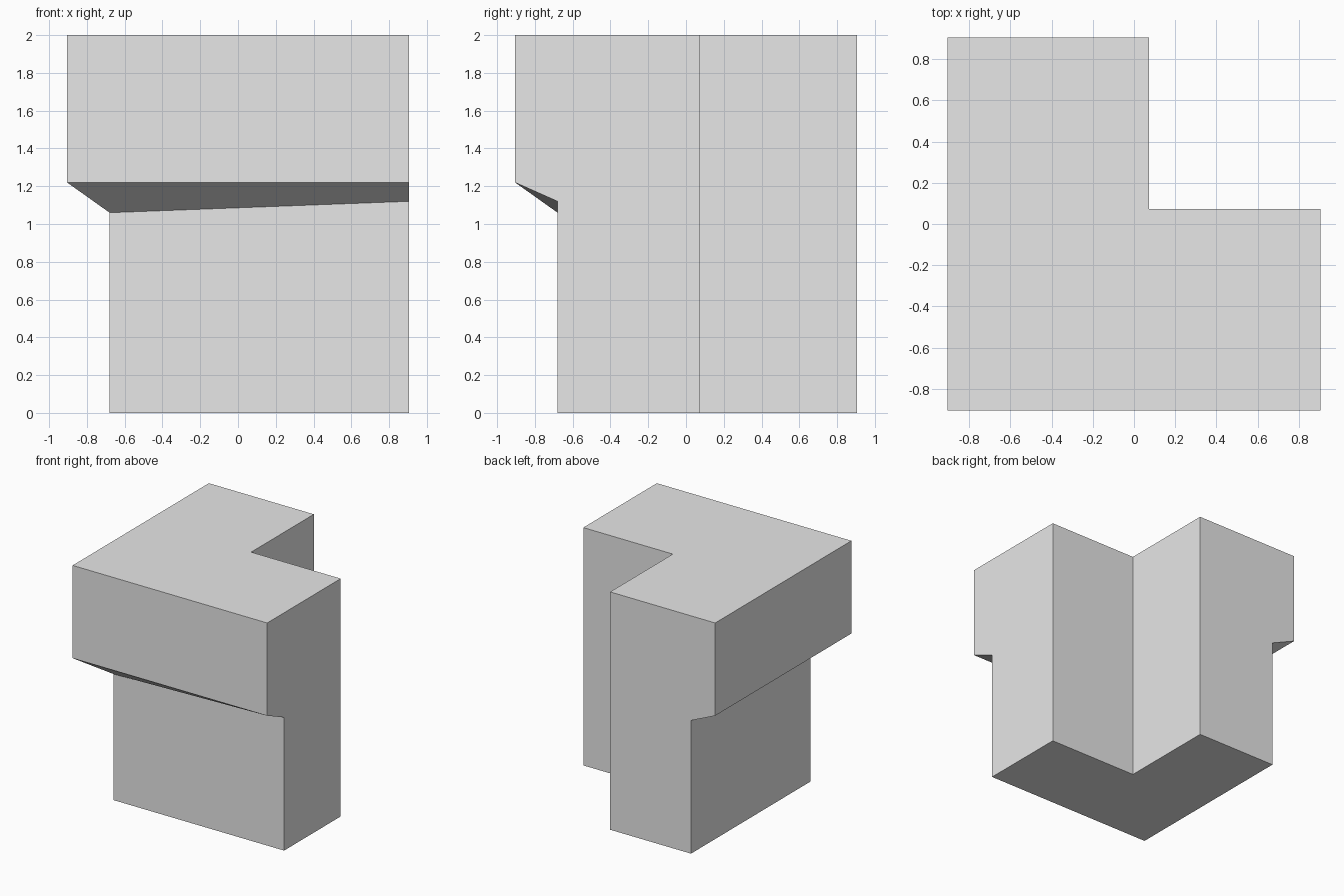
import bpy
import bmesh

cube = bpy.data.objects.get("Cube")
if cube:
    bpy.data.objects.remove(cube, do_unlink=True)

OUT, LEG, NOTCH = 0.905, 0.68, 0.072   # outer half size, recessed wall, inner corner
TOP, LIP, END, CORNER = 2.0, 1.22, 1.12, 1.06

grey = bpy.data.materials.new("plain_grey")
grey.use_nodes = True
grey.diffuse_color = (0.8, 0.8, 0.8, 1)
grey.node_tree.nodes["Principled BSDF"].inputs["Base Color"].default_value = (0.8, 0.8, 0.8, 1)


def l_ring(bm, wall, z_end, z_corner):
    """L-shaped loop of vertices whose front and right walls sit at -wall."""
    points = [(-wall, -wall, z_corner), (OUT, -wall, z_end), (OUT, NOTCH, z_end),
              (NOTCH, NOTCH, z_end), (NOTCH, OUT, z_end), (-wall, OUT, z_end)]
    return [bm.verts.new(p) for p in points]


# Corner block: recessed L-shaped base, sloping lip, wider L-shaped upper part
bm = bmesh.new()
rings = [l_ring(bm, LEG, 0, 0), l_ring(bm, LEG, END, CORNER),
         l_ring(bm, OUT, LIP, LIP), l_ring(bm, OUT, TOP, TOP)]
for low, high in zip(rings, rings[1:]):
    for i in range(len(low)):
        j = (i + 1) % len(low)
        quad = (low[i], low[j], high[j], high[i])
        # the notch and arm ends have no area between the two lip rings' shared points
        bm.faces.new(quad)
bm.faces.new(list(reversed(rings[0])))
bm.faces.new(rings[-1])
# weld the duplicate-free shell and point every face outward
bmesh.ops.recalc_face_normals(bm, faces=bm.faces)

mesh = bpy.data.meshes.new("corner_block")
bm.to_mesh(mesh)
bm.free()
mesh.materials.append(grey)
block = bpy.data.objects.new("corner_block", mesh)
bpy.context.collection.objects.link(block)
